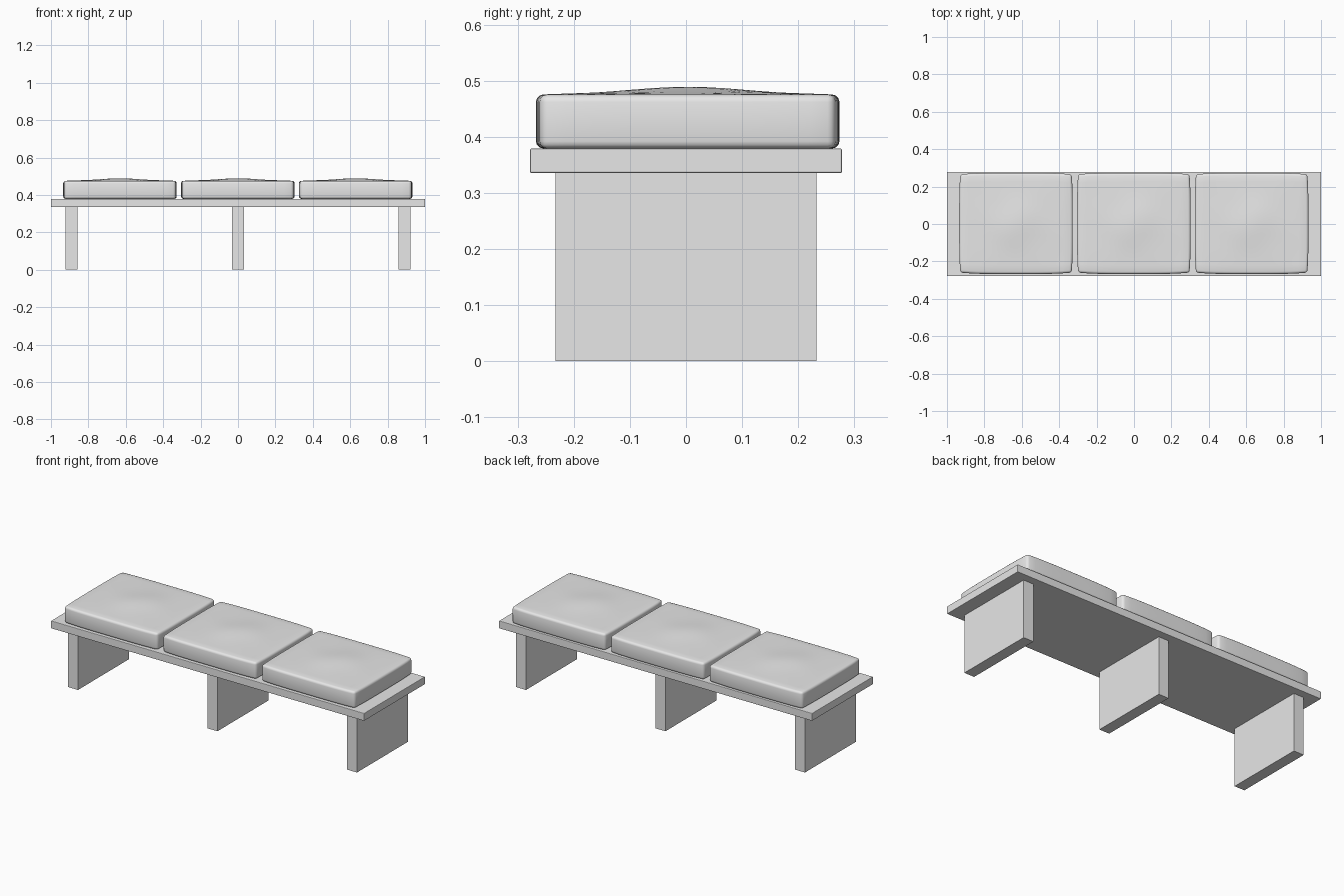
import bpy, bmesh, math
from mathutils import Vector

old = bpy.data.objects.get("Cube")
if old:
    bpy.data.objects.remove(old, do_unlink=True)

grey = bpy.data.materials.new("light grey")
grey.use_nodes = True
grey.diffuse_color = (0.8, 0.8, 0.8, 1)
grey.node_tree.nodes["Principled BSDF"].inputs["Base Color"].default_value = (0.8, 0.8, 0.8, 1)


def rounded_box(size, bevel, segments):
    bm = bmesh.new()
    bmesh.ops.create_cube(bm, size=1)
    bmesh.ops.scale(bm, vec=size, verts=bm.verts)
    if bevel:
        bmesh.ops.bevel(bm, geom=bm.edges[:], offset=bevel, segments=segments,
                        profile=0.5, affect='EDGES')
    return bm


def finish(bm, name, location):
    mesh = bpy.data.meshes.new(name)
    bm.to_mesh(mesh)
    bm.free()
    mesh.materials.append(grey)
    obj = bpy.data.objects.new(name, mesh)
    obj.location = location
    bpy.context.collection.objects.link(obj)
    return obj


def cushion(name, x):
    w, d, h = 0.595, 0.525, 0.096
    bm = rounded_box((w, d, h), 0.013, 3)
    # Slice into a grid so the padding can swell
    for axis, length in ((Vector((1, 0, 0)), w), (Vector((0, 1, 0)), d)):
        for i in range(1, 16):
            co = axis * (i / 16 - 0.5) * (length - 0.03)
            bmesh.ops.bisect_plane(bm, geom=bm.verts[:] + bm.edges[:] + bm.faces[:],
                                   plane_co=co, plane_no=axis)
    for v in bm.verts:
        u, t = 2 * v.co.x / w, 2 * v.co.y / d
        # Sides bow outwards between the corners
        v.co.x += 0.006 * u * (1 - t ** 4)
        v.co.y += 0.008 * t * (1 - u ** 4)
        # Crowned top, highest in the middle, with soft creases
        if v.co.z > 0:
            r = math.hypot(u, t)
            rim = max(0, (1 - u * u) * (1 - t * t))
            v.co.z += 0.005 * rim + 0.009 * math.exp(-6 * r * r)
            v.co.z += 0.001 * rim * math.sin(7 * u + 2 * t) * math.sin(6 * t)
    obj = finish(bm, name, (x, 0.003, 0.427))
    bpy.ops.object.select_all(action='DESELECT')
    obj.select_set(True)
    bpy.context.view_layer.objects.active = obj
    bpy.ops.object.shade_smooth_by_angle(angle=math.radians(40))


# Bench top
finish(rounded_box((2, 0.556, 0.044), 0.003, 2), "seat_board", (0, 0, 0.357))

# Slab legs and cushions
for side, x in (("right", -1), ("middle", 0), ("left", 1)):
    finish(rounded_box((0.064, 0.466, 0.335), 0, 1), side + "_leg", (x * 0.891, 0, 0.1675))
    cushion(side + "_cushion", x * 0.63 - 0.001)
